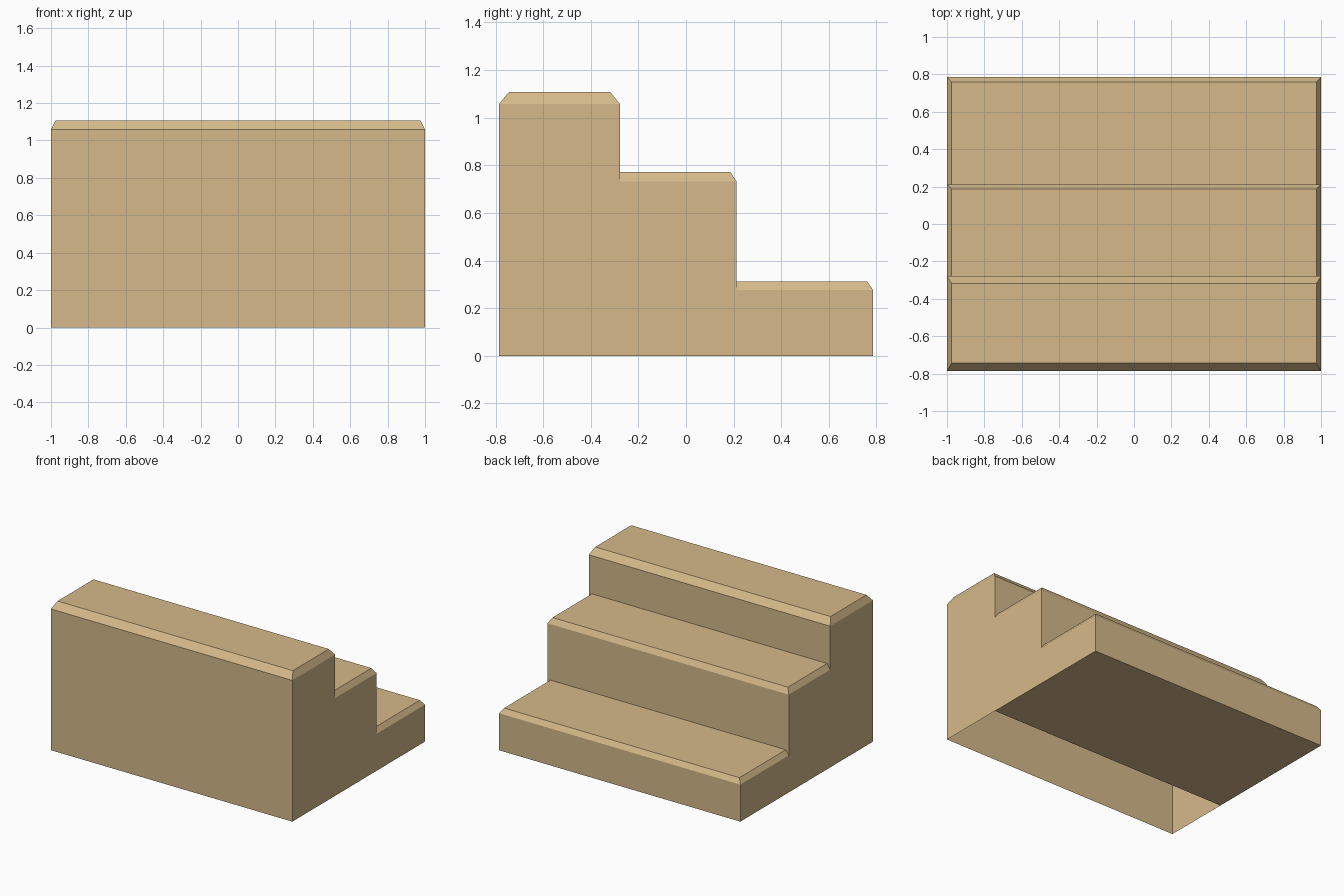
import bpy, bmesh

if "Cube" in bpy.data.objects:
    bpy.data.objects.remove(bpy.data.objects["Cube"])

mat = bpy.data.materials.new("tan wood")
mat.diffuse_color = (0.665, 0.485, 0.255, 1)
mat.use_nodes = True
mat.node_tree.nodes["Principled BSDF"].inputs["Base Color"].default_value = mat.diffuse_color

W, INSET = 1.0, 0.975
# per step: y start, y end, edge z, tread z, tread y start, tread y end
steps = [(-0.785, -0.278, 1.058, 1.108, -0.743, -0.318),
         (-0.278, 0.212, 0.732, 0.772, -0.278, 0.187),
         (0.212, 0.785, 0.277, 0.313, 0.212, 0.760)]

bm = bmesh.new()


def face(*pts):
    return bm.faces.new([bm.verts.new(p) for p in pts])


# treads with chamfered edges
for i, (y0, y1, ze, zt, t0, t1) in enumerate(steps):
    face((-INSET, t0, zt), (INSET, t0, zt), (INSET, t1, zt), (-INSET, t1, zt))
    face((W, y1, ze), (-W, y1, ze), (-INSET, t1, zt), (INSET, t1, zt))
    face((W, y0, ze), (W, y1, ze), (INSET, t1, zt), (INSET, t0, zt))
    face((-W, y1, ze), (-W, y0, ze), (-INSET, t0, zt), (-INSET, t1, zt))
    if i == 0:
        face((-W, y0, ze), (W, y0, ze), (INSET, t0, zt), (-INSET, t0, zt))
    # riser, reaching down around the chamfer of the next tread
    if i < 2:
        n = steps[i + 1]
        face((W, y1, ze), (W, y1, n[2]), (INSET, y1, n[3]),
             (-INSET, y1, n[3]), (-W, y1, n[2]), (-W, y1, ze))
    else:
        face((W, y1, ze), (W, y1, 0), (-W, y1, 0), (-W, y1, ze))

# tall wall, and floor that leaves the tallest step open underneath
ya, yb, yc = steps[0][0], steps[0][1], steps[2][1]
face((-W, ya, 0), (W, ya, 0), (W, ya, steps[0][2]), (-W, ya, steps[0][2]))
face((-W, yc, 0), (W, yc, 0), (W, yb, 0), (-W, yb, 0))

# stepped sides
profile = [(ya, 0), (yb, 0), (yc, 0)]
for s in reversed(steps):
    profile += [(s[1], s[2]), (s[0], s[2])]
for x in (W, -W):
    pts = [(x, y, z) for y, z in profile]
    face(*(pts if x > 0 else pts[::-1]))

bmesh.ops.remove_doubles(bm, verts=bm.verts[:], dist=0.0001)
me = bpy.data.meshes.new("stair_block")
bm.to_mesh(me)
bm.free()
me.materials.append(mat)
ob = bpy.data.objects.new("stair_block", me)
bpy.context.collection.objects.link(ob)
